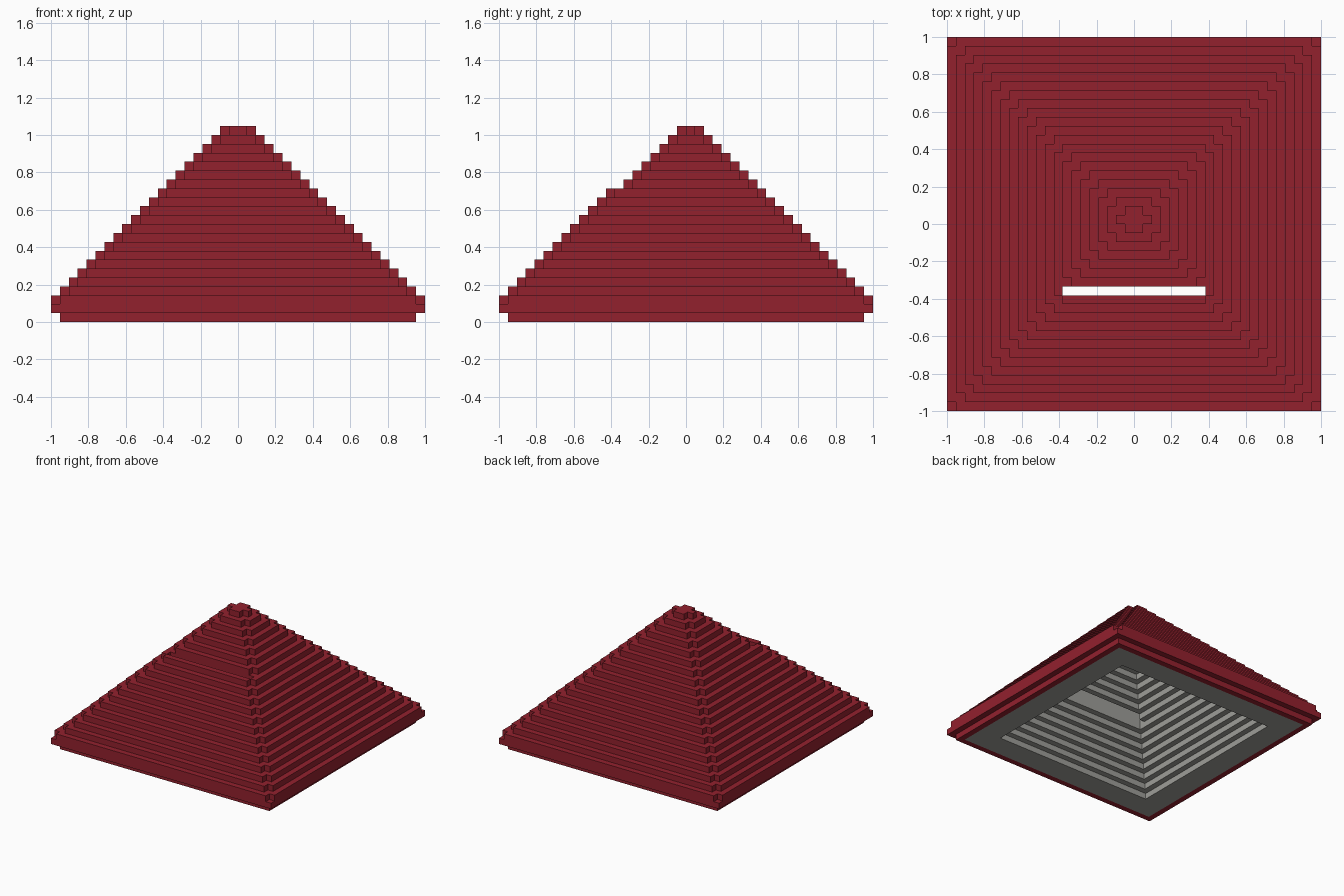
import bpy, bmesh
from mathutils import Vector

if "Cube" in bpy.data.objects:
    bpy.data.objects.remove(bpy.data.objects["Cube"])

U = 2 / 42                 # one block
COURSES = 22
SLOT = (-8, -8, 8, -7)     # open shaft in the front slope: x0, y0, x1, y1


def material(name, rgb):
    m = bpy.data.materials.new(name)
    m.use_nodes = True
    m.diffuse_color = (*rgb, 1)
    m.node_tree.nodes["Principled BSDF"].inputs["Base Color"].default_value = (*rgb, 1)
    return m


def box(bm, x0, y0, x1, y1, k):
    """Box one course high, in block units; empty boxes are skipped."""
    if x1 <= x0 or y1 <= y0:
        return
    verts = bmesh.ops.create_cube(bm, size=1)["verts"]
    size = Vector((x1 - x0, y1 - y0, 1))
    mid = Vector(((x0 + x1) / 2, (y0 + y1) / 2, k + 0.5))
    for v in verts:
        v.co = (v.co * size + mid) * U


def frame(bm, o, i, k):
    """Rectangular ring between outer and inner rectangles, solid if there is no hole."""
    if i[2] <= i[0] or i[3] <= i[1]:
        box(bm, *o, k)
        return
    box(bm, o[0], o[1], o[2], i[1], k)
    box(bm, o[0], i[3], o[2], o[3], k)
    box(bm, o[0], i[1], i[0], i[3], k)
    box(bm, i[2], i[1], o[2], i[3], k)


def square(h, front=None):
    return (-h, -h if front is None else front, h, h)


def finish(bm, name, mat):
    me = bpy.data.meshes.new(name)
    bm.to_mesh(me)
    bm.free()
    me.materials.append(mat)
    ob = bpy.data.objects.new(name, me)
    bpy.context.collection.objects.link(ob)


red = material("roof red", (0.29, 0.015, 0.027))
grey = material("stone grey", (0.34, 0.34, 0.315))
tiles, lining = bmesh.new(), bmesh.new()

# Base course: red rim around a flat grey ring
frame(tiles, square(20), square(19), 0)
frame(lining, square(19), square(15), 0)

for k in range(1, COURSES):
    h = min(21, 23 - k)
    f = -h if k < 15 else 1 - h        # upper front is set back one block

    # Outer row of tiles, with notched corners above the eaves
    if k == 1:
        frame(tiles, square(h), square(h - 1), k)
    else:
        box(tiles, 1 - h, f, h - 1, f + 1, k)
        box(tiles, 1 - h, h - 1, h - 1, h, k)
        for x in (-h, h - 1):
            box(tiles, x, f + 1, x + 1, h - 1, k)

    # Second row of tiles, showing in the notches of the course above
    g = SLOT[3] if k == 14 else f + 1
    frame(tiles, square(h - 1, g), square(h - 2, g + 1), k)

    # Grey stepped lining, left open at the shaft
    core = square(h - 2, g + 1)
    hole = square(max(0, 15 - k))
    if 8 <= k <= 13:
        frame(lining, core, square(8), k)
        frame(lining, square(8, SLOT[3]), hole, k)
    elif core[2] > 0:
        frame(lining, core, hole, k)

finish(tiles, "stepped_roof_tiles", red)
finish(lining, "stepped_ceiling", grey)
